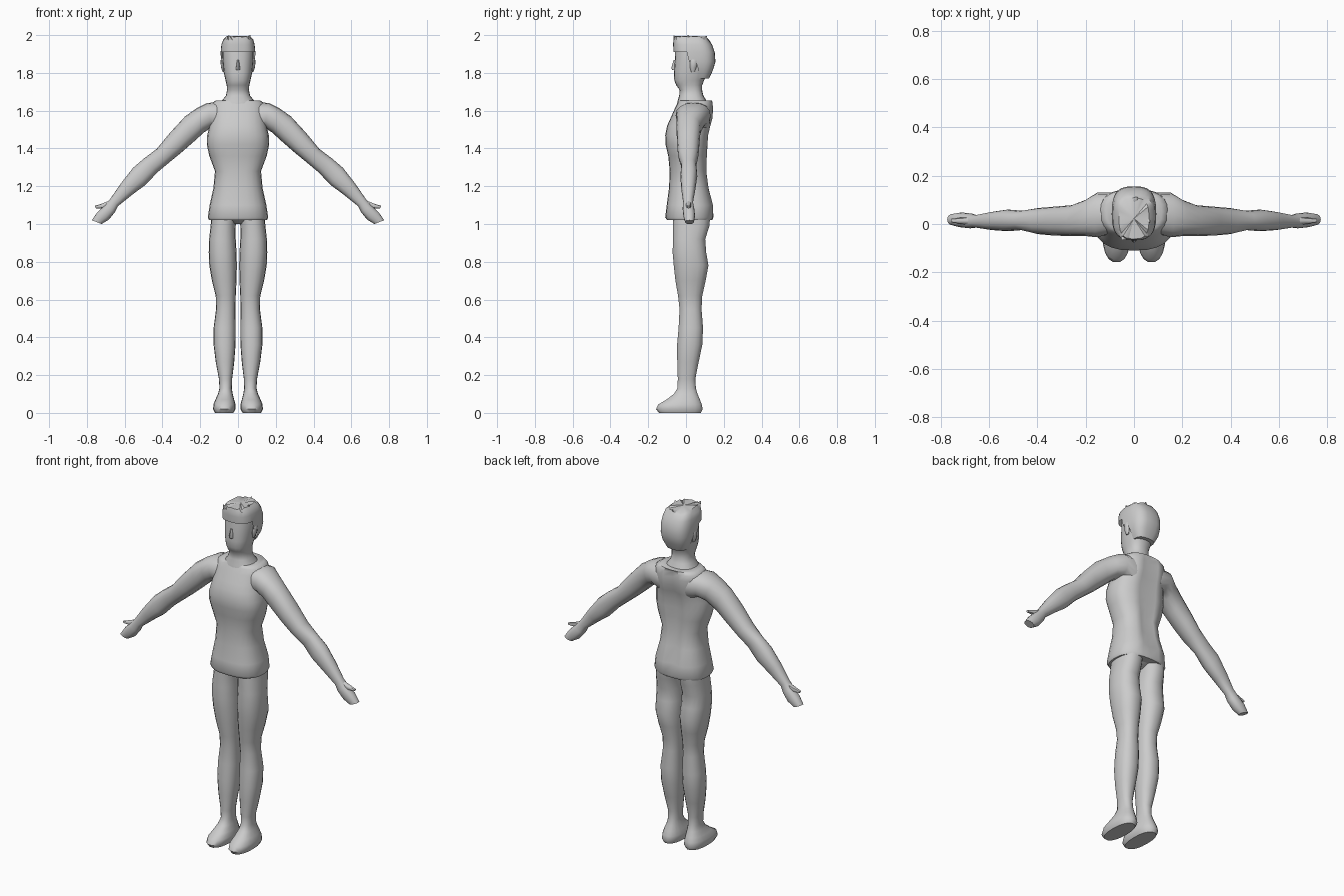
import bpy, bmesh, math, random

random.seed(4)
grey = bpy.data.materials.new("plain grey")
grey.diffuse_color = (0.6, 0.6, 0.6, 1)


def finish(name, bm, mirror=False, angle=50):
    bmesh.ops.recalc_face_normals(bm, faces=bm.faces)
    me = bpy.data.meshes.new(name)
    bm.to_mesh(me)
    bm.free()
    me.materials.append(grey)
    ob = bpy.data.objects.new(name, me)
    bpy.context.collection.objects.link(ob)
    if mirror:
        ob.modifiers.new("mirror", 'MIRROR')
    bpy.ops.object.select_all(action='DESELECT')
    ob.select_set(True)
    bpy.context.view_layer.objects.active = ob
    bpy.ops.object.shade_smooth_by_angle(angle=math.radians(angle))
    return ob


def spow(v, p):
    return math.copysign(abs(v) ** p, v)


def loft(rings, sides=20, power=2.3):
    """Skin rounded sections; each ring spans (xa, za)-(xb, zb) and y0-y1."""
    bm = bmesh.new()
    loops = []
    for xa, za, xb, zb, y0, y1 in rings:
        loop = []
        for i in range(sides):
            a = 2 * math.pi * i / sides
            c, s = spow(math.cos(a), 2 / power), spow(math.sin(a), 2 / power)
            t = (1 + c) / 2
            loop.append(bm.verts.new((xa + (xb - xa) * t, (y0 + y1) / 2 + (y1 - y0) / 2 * s,
                                      za + (zb - za) * t)))
        loops.append(loop)
    for p, q in zip(loops, loops[1:]):
        for i in range(sides):
            j = (i + 1) % sides
            bm.faces.new((p[i], p[j], q[j], q[i]))
    bm.faces.new(loops[0])
    bm.faces.new(loops[-1])
    return bm


def centred(rows):
    return [(-w, z, w, z, y0, y1) for z, w, y0, y1 in rows]


# shirt body, with a shallow groove down the spine
bm = loft(centred([
    (1.02, .153, -.10, .138), (1.035, .16, -.11, .145), (1.10, .15, -.102, .146),
    (1.19, .13, -.09, .122), (1.28, .122, -.086, .11), (1.36, .152, -.094, .113),
    (1.42, .165, -.108, .117), (1.47, .163, -.11, .12), (1.52, .152, -.10, .132),
    (1.56, .148, -.082, .143), (1.61, .145, -.06, .146), (1.64, .14, -.045, .143),
    (1.655, .115, -.038, .138)]), 24, 2.5)
for v in bm.verts:
    if v.co.y > 0.05 and abs(v.co.x) < 0.03 and 1.08 < v.co.z < 1.64:
        v.co.y -= 0.022
finish("shirt_body", bm)

# crotch bridging the legs below the hem
finish("pelvis", loft(centred([(1.0, .025, -.03, .06), (1.03, .12, -.07, .11)]), 12))

# legs running down into the feet
leg = [(1.05, .005, .14, -.07, .13), (0.99, .012, .145, -.07, .125),
       (0.92, .012, .153, -.07, .103), (0.85, .008, .155, -.072, .108),
       (0.78, .006, .152, -.066, .12), (0.70, .008, .138, -.057, .105),
       (0.62, .012, .118, -.043, .087), (0.55, .014, .116, -.035, .083),
       (0.45, .012, .129, -.04, .091), (0.36, .013, .129, -.048, .087),
       (0.27, .02, .118, -.047, .068), (0.18, .031, .101, -.044, .05),
       (0.13, .033, .098, -.046, .053), (0.10, .028, .106, -.065, .062),
       (0.07, .02, .12, -.105, .075), (0.045, .013, .13, -.148, .085),
       (0.02, .013, .132, -.16, .09), (0.0, .025, .122, -.145, .08)]
finish("leg", loft([(a, z, b, z, y0, y1) for z, a, b, y0, y1 in leg], 18), True)

# arms: upper edge, lower edge, depth range
arm = [(.07, 1.65, .09, 1.48, -.035, .13), (.165, 1.64, .14, 1.51, -.055, .13),
       (.22, 1.612, .18, 1.485, -.05, .10), (.28, 1.57, .235, 1.435, -.05, .078),
       (.36, 1.483, .30, 1.378, -.048, .072), (.43, 1.398, .365, 1.325, -.042, .066),
       (.50, 1.345, .425, 1.275, -.025, .055), (.555, 1.298, .49, 1.207, -.03, .06),
       (.62, 1.215, .56, 1.155, -.025, .05), (.675, 1.135, .635, 1.095, -.015, .037),
       (.705, 1.10, .652, 1.062, -.018, .044), (.745, 1.062, .685, 1.022, -.014, .048),
       (.774, 1.02, .722, 1.0, -.005, .042)]
finish("arm", loft(arm, 16), True)

# thumbs
thumb = [(.665, 1.13, .675, 1.085, -.005, .03), (.715, 1.11, .715, 1.083, 0, .027),
         (.758, 1.096, .752, 1.083, .006, .022)]
finish("thumb", loft(thumb, 8), True)

# neck and head
finish("head", loft(centred([
    (1.62, .10, -.05, .12), (1.65, .088, -.045, .11), (1.68, .064, -.036, .092),
    (1.71, .058, -.034, .085), (1.735, .06, -.052, .086), (1.76, .066, -.062, .095),
    (1.80, .075, -.064, .115), (1.86, .081, -.06, .135), (1.91, .083, -.057, .135),
    (1.96, .075, -.05, .11)]), 20, 2.4))

# nose
finish("nose", loft(centred([(1.868, .006, -.066, -.04), (1.825, .011, -.078, -.04),
                             (1.815, .012, -.072, -.04)]), 8))

# ears
finish("ear", loft([(.07, 1.805, .082, 1.805, .028, .045), (.07, 1.83, .09, 1.83, .02, .055),
                    (.07, 1.865, .093, 1.865, .02, .062), (.07, 1.878, .088, 1.878, .03, .055)],
                   8), True)

# hair shell: cut away over the face and around the ears, ruffled on top
bm = loft(centred([
    (1.77, .06, .01, .122), (1.815, .082, -.01, .143), (1.86, .09, -.05, .156),
    (1.91, .092, -.066, .152), (1.95, .088, -.068, .138), (1.98, .08, -.067, .122),
    (1.997, .062, -.062, .108)]), 28, 2.9)
gone = []
for f in bm.faces:
    c = f.calc_center_median()
    limit = 1.91 if c.y < 0.015 else 1.87 if c.y < 0.06 else 1.70
    if c.z < limit:
        gone.append(f)
bmesh.ops.delete(bm, geom=gone, context='FACES')
top = [f for f in bm.faces if len(f.verts) > 4]
bmesh.ops.poke(bm, faces=top)
for v in bm.verts:
    if v.co.z > 1.97:
        v.co.z -= random.uniform(0, 0.012)
finish("hair", bm, angle=35)

# loose tufts
for i, (x, y, z, tx, ty, tz) in enumerate([(.048, .02, 1.975, .064, .01, 2.0),
                                           (-.04, -.05, 1.975, -.05, -.064, 1.998),
                                           (.0, .09, 1.98, .012, .11, 1.996)]):
    r = 0.018
    bm = loft([(x - r, z, x + r, z, y - r, y + r),
               (tx - .003, tz, tx + .003, tz, ty - .003, ty + .003)], 6)
    finish("hair_tuft_%d" % (i + 1), bm)
